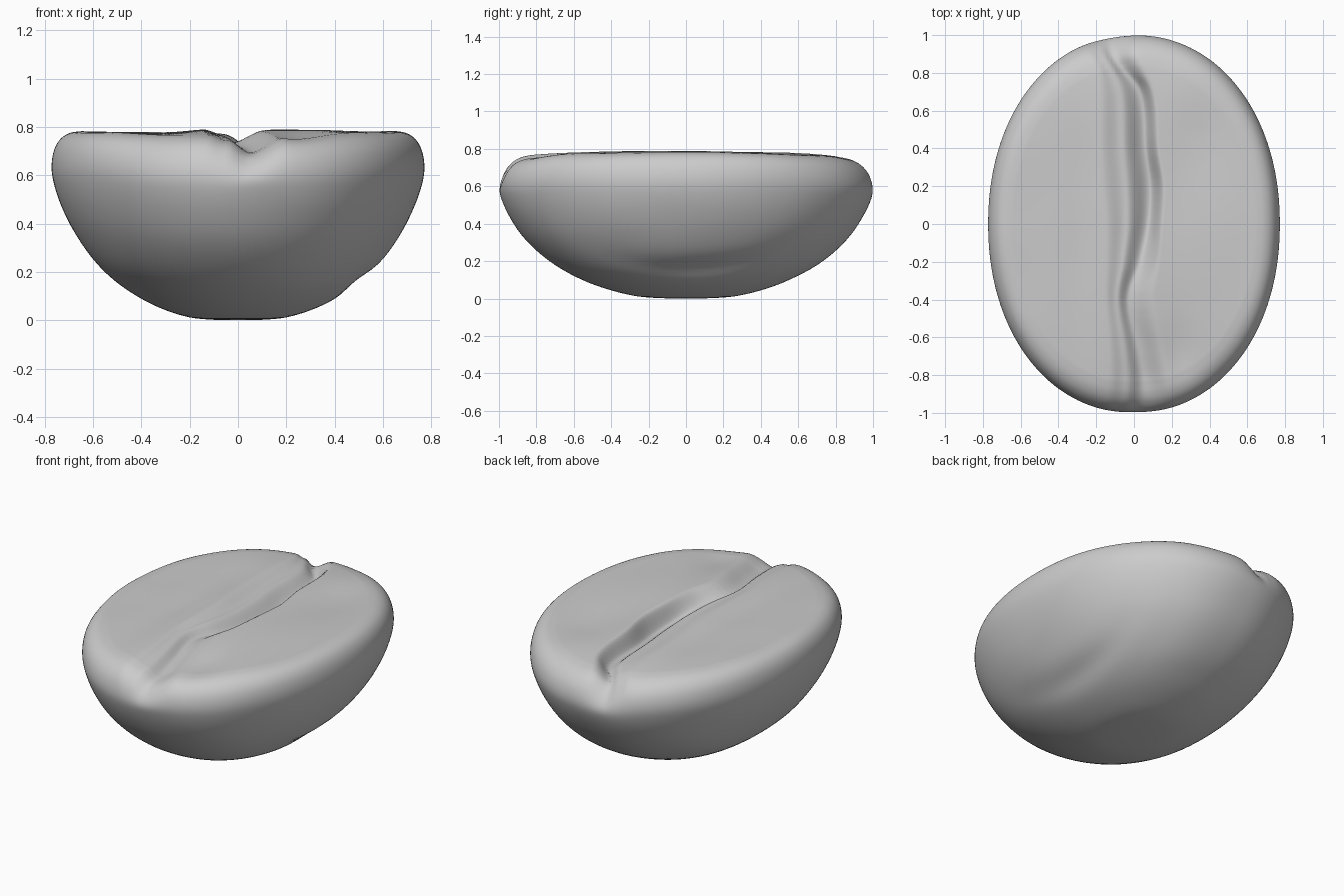
import bpy, bmesh, math
from mathutils import Vector, noise

if "Cube" in bpy.data.objects:
    bpy.data.objects.remove(bpy.data.objects["Cube"])

SEG = 256
TOP_RINGS = 70

# Half cross-section: (relative radius, height) from the underside to the flat face
PROFILE = [(0.0, 0.0), (0.13, 0.002), (0.26, 0.012), (0.39, 0.042), (0.52, 0.09), (0.66, 0.163),
           (0.78, 0.255), (0.88, 0.365), (0.95, 0.475), (0.99, 0.57), (1.0, 0.64),
           (0.985, 0.705), (0.95, 0.75), (0.9, 0.774), (0.84, 0.782)]
# Crease path along y: (y, left edge x, deepest x, right edge x, depth)
CREASE = [(-1.05, -0.16, 0.03, 0.22, 0.03), (-0.85, -0.13, 0.05, 0.18, 0.065),
          (-0.65, -0.13, 0.02, 0.14, 0.06), (-0.4, -0.15, -0.03, 0.09, 0.05),
          (-0.2, -0.15, 0.03, 0.12, 0.07), (0.0, -0.15, 0.075, 0.13, 0.10),
          (0.2, -0.17, 0.085, 0.14, 0.11), (0.4, -0.18, 0.06, 0.11, 0.10),
          (0.6, -0.18, 0.05, 0.10, 0.09), (0.72, -0.18, 0.02, 0.08, 0.08),
          (0.82, -0.19, -0.06, 0.04, 0.065), (0.92, -0.24, -0.12, 0.0, 0.045),
          (1.05, -0.26, -0.12, 0.0, 0.03)]


def smooth(t):
    t = max(0.0, min(1.0, t))
    return t * t * (3 - 2 * t)


def bump(d, w):
    return math.exp(-(d / w) ** 2)


def catmull(pts, steps):
    out = []
    for i in range(len(pts) - 1):
        a, b, c, d = (Vector(pts[max(0, min(len(pts) - 1, i + k))]) for k in (-1, 0, 1, 2))
        for s in range(steps):
            t = s / steps
            out.append(0.5 * (2 * b + (c - a) * t + (2 * a - 5 * b + 4 * c - d) * t * t
                              + (3 * b - a - 3 * c + d) * t ** 3))
    return out + [Vector(pts[-1])]


PATH = catmull(CREASE, 5)


def crease_depth(x, y):
    for p, q in zip(PATH, PATH[1:]):
        if y <= q[0]:
            break
    t = (y - p[0]) / (q[0] - p[0])
    left, mid, right, depth = (p[k] + (q[k] - p[k]) * t for k in range(1, 5))
    # Wide shallow left bank dropping into the slit, steep right bank
    if x < mid:
        u = (x - left) / (mid - left)
        return depth * (0.3 * smooth(u * 2.2) + 0.7 * smooth(u * 2 - 1))
    return depth * smooth((right + 0.02 - x) / (right + 0.02 - mid))


def shape(r, z, ang):
    # Slightly squared oval outline
    c, s = math.cos(ang), math.sin(ang)
    k = (abs(c) ** 2.1 + abs(s) ** 2.1) ** (-1 / 2.1)
    x, y = 0.772 * r * c * k, r * s * k
    # Fuller underside and lower rim toward the two ends
    z *= 1 - 0.07 * s * s * smooth(z / 0.1) * (1 - smooth((z - 0.3) / 0.3))
    drop = 0.07 if y > 0 else 0.05
    z *= 1 - drop * abs(y) ** 4 * smooth((z - 0.2) / 0.4)
    up = smooth((z - 0.52) / 0.2)
    # Pinched ends where the crease runs out
    if y > 0:
        y -= 0.03 * bump(x + 0.12, 0.12) * up * smooth((y - 0.7) / 0.3)
    else:
        y += 0.012 * bump(x - 0.02, 0.13) * up * smooth((-y - 0.7) / 0.3)
    z -= crease_depth(x, y) * up
    # Shallow hollows on the face, dent low on the right flank
    z -= up * (0.02 * bump(x - 0.36, 0.16) * bump(y - 0.42, 0.25)
               + 0.022 * bump(x - 0.24, 0.12) * bump(y + 0.7, 0.2)
               + 0.01 * bump(x + 0.28, 0.12) * bump(y + 0.1, 0.6))
    dent = 0.022 * bump(x - 0.5, 0.06) * bump(y - 0.1, 0.35) * (1 - up)
    x -= dent * 0.7
    z += dent * 0.6
    # Gentle natural unevenness
    n = noise.noise(Vector((x * 3.2, y * 2.2, z * 4 + 5)))
    z += 0.008 * n * smooth(z / 0.15)
    return x, y, z


# Bean body: rings lofted around the profile, closed by fine rings on the face
rings = [(p.x, p.y) for p in catmull(PROFILE, 4)][1:]
r_end = rings[-1][0]
rings += [(r_end * (1 - i / TOP_RINGS), 0.782 + 0.008 * smooth(i / TOP_RINGS))
          for i in range(1, TOP_RINGS)]

bm = bmesh.new()
loops = [[bm.verts.new(shape(r, z, 2 * math.pi * j / SEG)) for j in range(SEG)]
         for r, z in rings]
bottom = bm.verts.new(shape(0, 0, 0))
top = bm.verts.new(shape(0, 0.79, 0))
for j in range(SEG):
    k = (j + 1) % SEG
    bm.faces.new((bottom, loops[0][k], loops[0][j]))
    bm.faces.new((top, loops[-1][j], loops[-1][k]))
    for a, b in zip(loops, loops[1:]):
        bm.faces.new((a[j], a[k], b[k], b[j]))
bmesh.ops.recalc_face_normals(bm, faces=bm.faces)
for f in bm.faces:
    f.smooth = True

mesh = bpy.data.meshes.new("bean")
bm.to_mesh(mesh)
bm.free()
bean = bpy.data.objects.new("bean", mesh)
bpy.context.collection.objects.link(bean)
